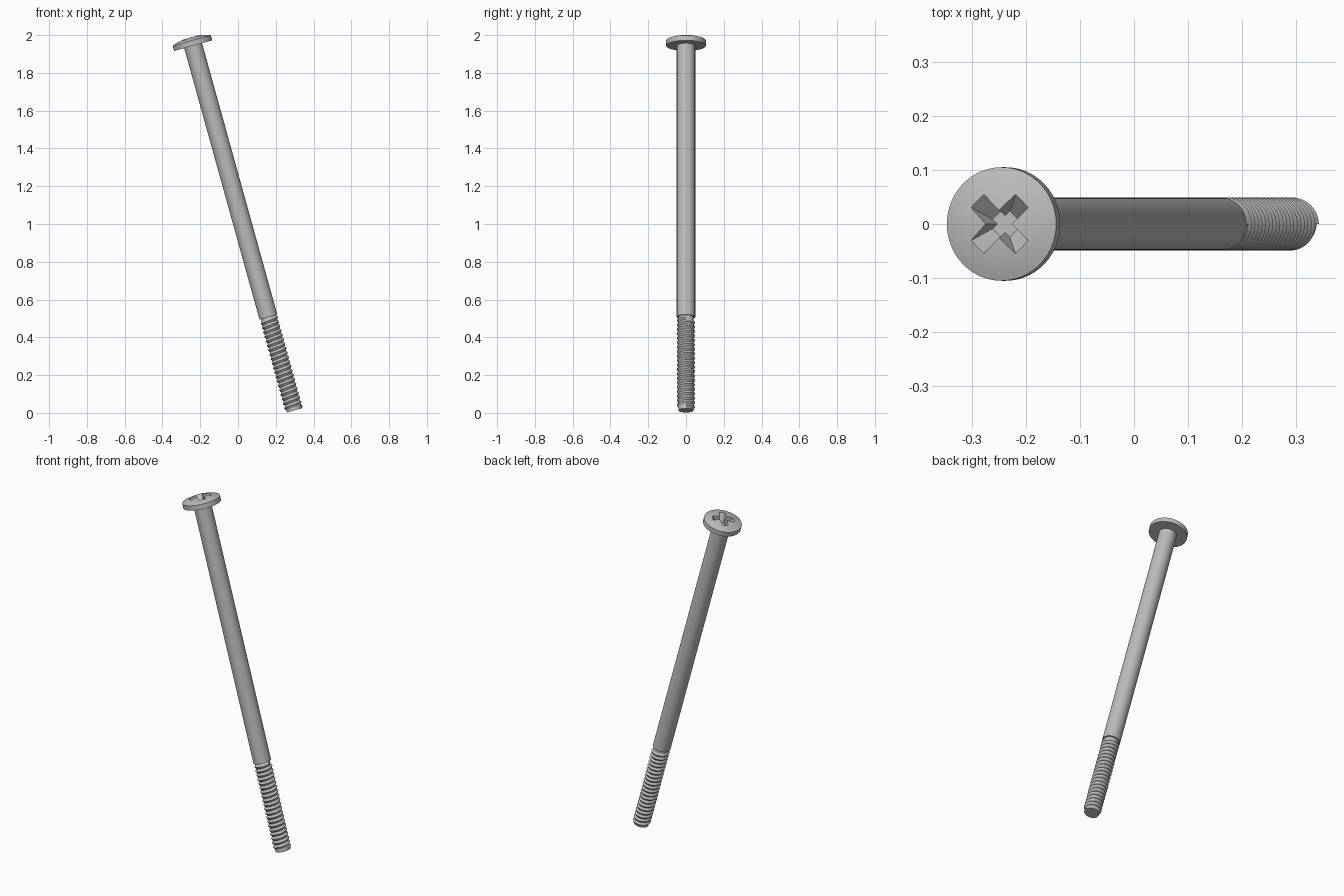
import bpy, bmesh, math
from mathutils import Matrix

cube = bpy.data.objects.get("Cube")
if cube:
    bpy.data.objects.remove(cube, do_unlink=True)

# Dimensions along the screw axis (tip at zero)
LENGTH, THREAD = 2.004, 0.513
SHANK_R, ROOT_R, HEAD_R = 0.049, 0.041, 0.105
RIM, DOME, TURNS, SEGS = 0.028, 0.020, 21, 64
PLACE = Matrix.Translation((0.298, 0, 0.013)) @ Matrix.Rotation(math.radians(-15.5), 4, 'Y')

steel = bpy.data.materials.new("grey_steel")
steel.use_nodes = True
grey = (0.5, 0.5, 0.5, 1)
steel.diffuse_color = grey
steel.node_tree.nodes["Principled BSDF"].inputs["Base Color"].default_value = grey


def add_object(name, bm):
    mesh = bpy.data.meshes.new(name)
    bm.to_mesh(mesh)
    bm.free()
    mesh.materials.append(steel)
    ob = bpy.data.objects.new(name, mesh)
    bpy.context.collection.objects.link(ob)
    ob.matrix_world = PLACE
    return ob


def activate(ob):
    bpy.ops.object.select_all(action='DESELECT')
    ob.select_set(True)
    bpy.context.view_layer.objects.active = ob


def smooth(ob, degrees=30):
    activate(ob)
    bpy.ops.object.shade_smooth_by_angle(angle=math.radians(degrees))


def lathe(name, profile):
    """Closed solid of revolution from (radius, height) pairs, bottom to top."""
    bm = bmesh.new()
    rings = []
    for r, z in profile:
        rings.append([bm.verts.new((r * math.cos(a), r * math.sin(a), z))
                      for a in (2 * math.pi * i / SEGS for i in range(SEGS))])
    for low, high in zip(rings, rings[1:]):
        for i in range(SEGS):
            j = (i + 1) % SEGS
            bm.faces.new((low[i], low[j], high[j], high[i]))
    bm.faces.new(rings[0][::-1])
    bm.faces.new(rings[-1])
    return add_object(name, bm)


# Plain shank and threaded core
smooth(lathe("shank", [(SHANK_R, THREAD), (SHANK_R, LENGTH + 0.002)]))
smooth(lathe("thread_core", [(ROOT_R, 0), (ROOT_R, THREAD + 0.002)]))

# Helical thread: one V tooth swept by a screw
pitch = THREAD / TURNS
bm = bmesh.new()
tooth = [bm.verts.new((r, 0, z)) for r, z in
         ((ROOT_R, 0), (SHANK_R, pitch / 2), (ROOT_R, pitch))]
for a, b in zip(tooth, tooth[1:]):
    bm.edges.new((a, b))
thread = add_object("thread", bm)
screw = thread.modifiers.new("helix", 'SCREW')
screw.axis = 'Z'
screw.screw_offset = pitch
screw.iterations = TURNS - 1
screw.steps = screw.render_steps = 40
activate(thread)
bpy.ops.object.modifier_apply(modifier=screw.name)
face = thread.data.polygons[0]
if face.normal.x * face.center.x + face.normal.y * face.center.y < 0:
    thread.data.flip_normals()
smooth(thread)

# Domed pan head
dome_r = (HEAD_R ** 2 + DOME ** 2) / (2 * DOME)
top = LENGTH + RIM + DOME
profile = [(HEAD_R, LENGTH)]
for k in range(9):
    r = HEAD_R * (1 - k / 8.2)
    profile.append((r, top - dome_r + math.sqrt(dome_r ** 2 - r ** 2)))
head = lathe("head", profile)

# Tapered cross recess
for turn in (45, 135):
    bm = bmesh.new()
    bmesh.ops.create_cube(bm, size=1)
    for v in bm.verts:
        upper = v.co.z > 0
        v.co.x *= 0.145 if upper else 0.020
        v.co.y *= 0.038 if upper else 0.018
        v.co.z = top + 0.006 if upper else top - 0.06
    bm.transform(Matrix.Rotation(math.radians(turn), 4, 'Z'))
    cutter = add_object("recess_cutter", bm)
    cutter.hide_render = True
    cut = head.modifiers.new("recess", 'BOOLEAN')
    cut.operation, cut.solver, cut.object = 'DIFFERENCE', 'EXACT', cutter
    activate(head)
    bpy.ops.object.modifier_apply(modifier=cut.name)
    bpy.data.objects.remove(cutter, do_unlink=True)
smooth(head, 15)
